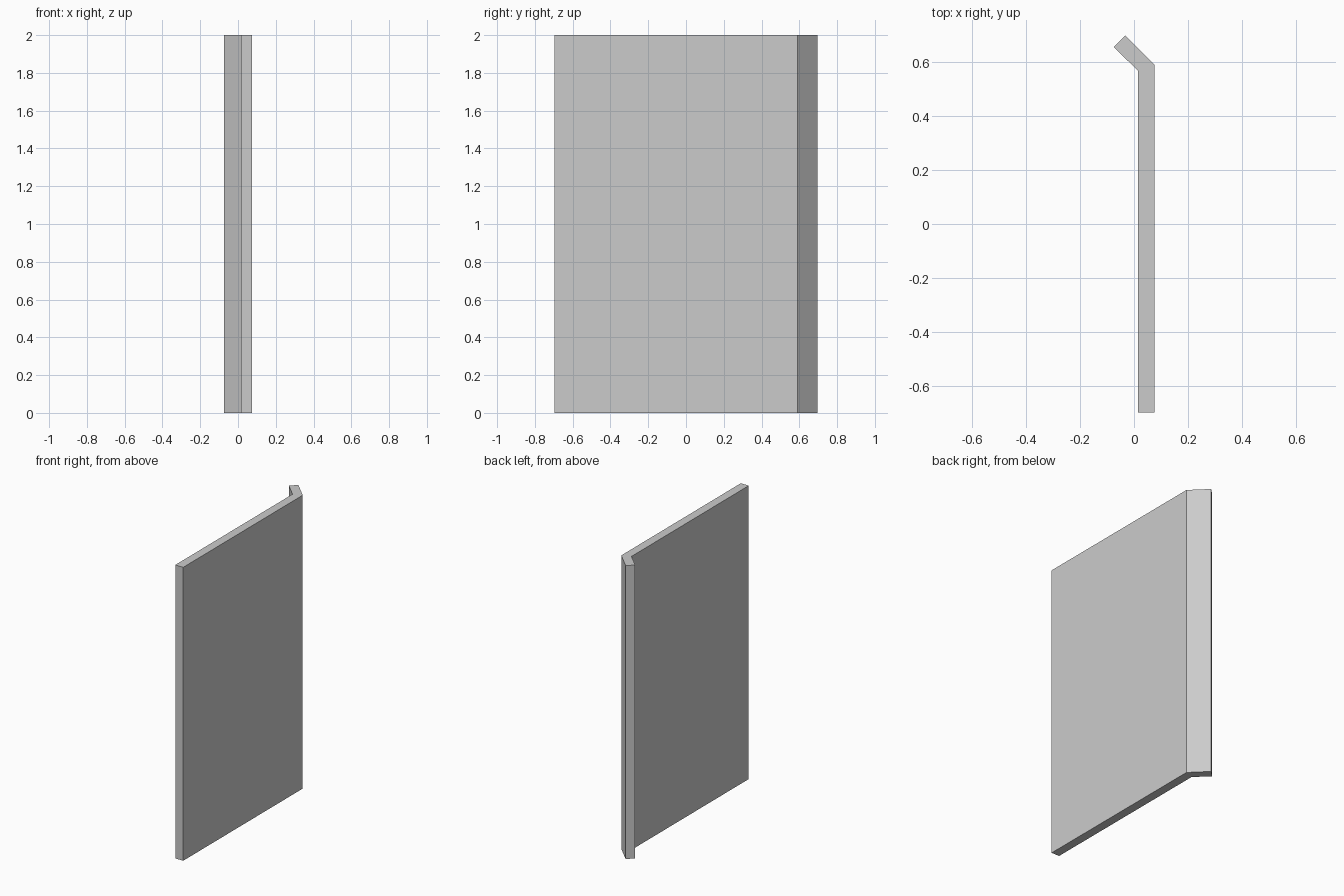
import bpy
import bmesh

if "Cube" in bpy.data.objects:
    bpy.data.objects.remove(bpy.data.objects["Cube"])

HEIGHT = 2.0

# Plan outline: long flat panel with a 45-degree lip at the back, mitred at the bend
profile = [
    (0.015, -0.697), (0.075, -0.697), (0.075, 0.590),
    (-0.033, 0.697), (-0.075, 0.655), (0.015, 0.566),
]

# Extrude the outline upwards into a solid panel
bm = bmesh.new()
base = bm.faces.new([bm.verts.new((x, y, 0)) for x, y in profile])
top = bmesh.ops.extrude_face_region(bm, geom=[base], use_keep_orig=True)
top_verts = [v for v in top["geom"] if isinstance(v, bmesh.types.BMVert)]
bmesh.ops.translate(bm, verts=top_verts, vec=(0, 0, HEIGHT))
bmesh.ops.recalc_face_normals(bm, faces=bm.faces[:])

mesh = bpy.data.meshes.new("bent_panel")
bm.to_mesh(mesh)
bm.free()
bpy.context.collection.objects.link(bpy.data.objects.new("bent_panel", mesh))
